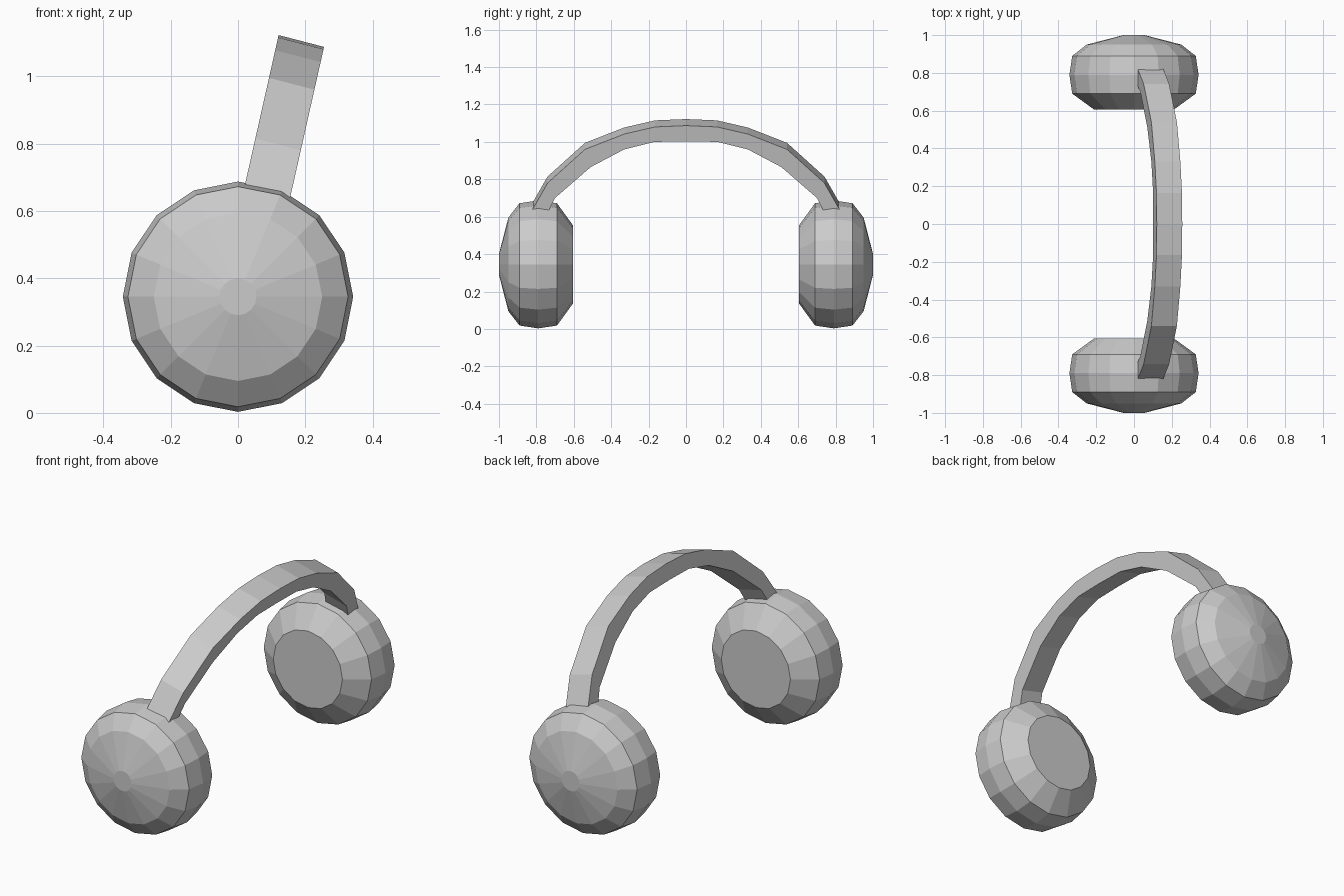
import bpy, bmesh, math

cube = bpy.data.objects.get("Cube")
if cube:
    bpy.data.objects.remove(cube, do_unlink=True)

# Single grey material
grey = bpy.data.materials.new("plain grey")
grey.use_nodes = True
grey.diffuse_color = (0.6, 0.6, 0.6, 1)
grey.node_tree.nodes["Principled BSDF"].inputs["Base Color"].default_value = (0.6, 0.6, 0.6, 1)


def finish(name, bm):
    bmesh.ops.recalc_face_normals(bm, faces=bm.faces)
    mesh = bpy.data.meshes.new(name)
    bm.to_mesh(mesh)
    bm.free()
    mesh.materials.append(grey)
    obj = bpy.data.objects.new(name, mesh)
    bpy.context.collection.objects.link(obj)


def loft(bm, rings):
    """Skin a list of vertex rings and cap both ends."""
    for a, b in zip(rings, rings[1:]):
        n = len(a)
        for i in range(n):
            j = (i + 1) % n
            bm.faces.new((a[i], a[j], b[j], b[i]))
    bm.faces.new(rings[0])
    bm.faces.new(rings[-1])


# Ear cups: lathed about the y axis, (distance from centre, radius)
CUP = [(1.0, 0.055), (0.95, 0.25), (0.89, 0.327), (0.79, 0.342), (0.69, 0.327), (0.605, 0.21)]
SIDES, CENTRE_Z = 16, 0.345


def ear_cup(name, side):
    bm = bmesh.new()
    rings = []
    for y, r in CUP:
        angles = [2 * math.pi * i / SIDES for i in range(SIDES)]
        rings.append([bm.verts.new((r * math.cos(a), side * y, CENTRE_Z + r * math.sin(a)))
                      for a in angles])
    loft(bm, rings)
    finish(name, bm)


ear_cup("front_ear_cup", -1)
ear_cup("back_ear_cup", 1)

# Headband: half arch as (outer y, outer z, inner y, inner z), mirrored in y
HALF = [(0, 1.087, 0, 1.003), (0.165, 1.08, 0.17, 1.0), (0.33, 1.042, 0.33, 0.96),
        (0.54, 0.96, 0.51, 0.865), (0.74, 0.78, 0.70, 0.70), (0.82, 0.64, 0.73, 0.64),
        (0.835, 0.61, 0.745, 0.61)]
arch = [(-a, b, -c, d) for a, b, c, d in reversed(HALF[1:])] + HALF


def leaning(y, z, far):
    # the arch leans towards +x; the far edge is offset across the strap
    x = 0.155 + (z - 0.64) * 0.225
    return (x - 0.135, y, z + 0.035) if far else (x, y, z)


bm = bmesh.new()
rings = []
for oy, oz, iy, iz in arch:
    corners = [(oy, oz, False), (oy, oz, True), (iy, iz, True), (iy, iz, False)]
    rings.append([bm.verts.new(leaning(*c)) for c in corners])
loft(bm, rings)
finish("headband", bm)
